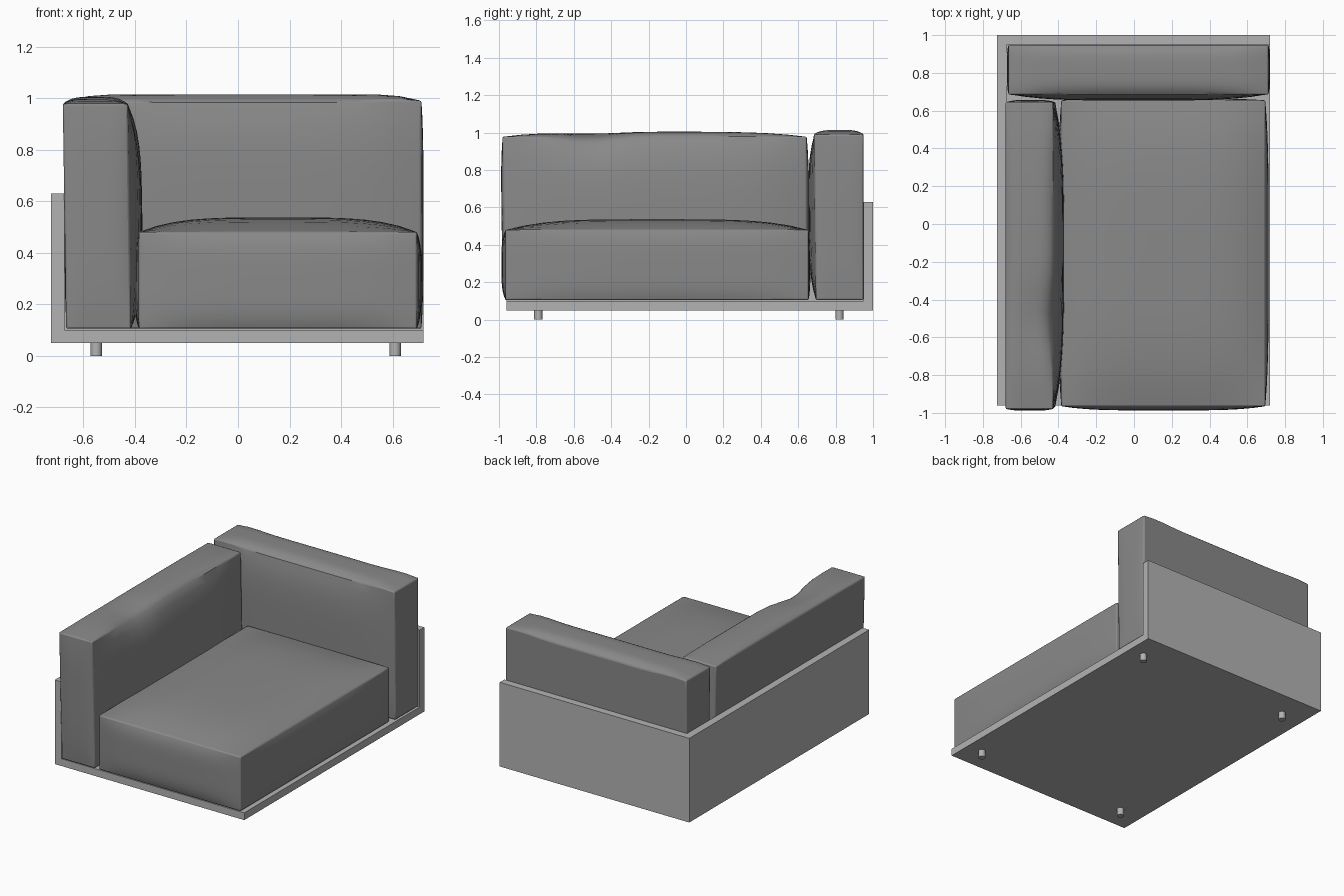
import bpy
import bmesh
from math import exp
from mathutils import Vector

default = bpy.data.objects.get("Cube")
if default:
    bpy.data.objects.remove(default, do_unlink=True)


def material(name, grey):
    mat = bpy.data.materials.new(name)
    mat.use_nodes = True
    colour = (grey, grey, grey, 1)
    mat.diffuse_color = colour
    mat.node_tree.nodes["Principled BSDF"].inputs["Base Color"].default_value = colour
    return mat


fabric = material("grey fabric", 0.25)
panel = material("light grey panel", 0.45)


def add_object(name, bm, mat):
    mesh = bpy.data.meshes.new(name)
    bm.to_mesh(mesh)
    bm.free()
    mesh.materials.append(mat)
    obj = bpy.data.objects.new(name, mesh)
    bpy.context.collection.objects.link(obj)
    return obj


def box(low, high, cuts=0):
    """Box between two corners, optionally with a grid on each side."""
    low, high = Vector(low), Vector(high)
    bm = bmesh.new()
    bmesh.ops.create_cube(bm, size=2)
    if cuts:
        bmesh.ops.subdivide_edges(bm, edges=bm.edges[:], cuts=cuts, use_grid_fill=True)
    centre, half = (low + high) / 2, (high - low) / 2
    for v in bm.verts:
        v.co = centre + v.co * half
    return bm


def cushion(name, low, high, bulges, shape=None):
    """Stuffed box: each listed side swells in the middle and keeps its seams."""
    bm = box(low, high, cuts=15)
    low, high = Vector(low), Vector(high)
    centre, half = (low + high) / 2, (high - low) / 2
    for v in bm.verts:
        unit = [(v.co[i] - centre[i]) / half[i] for i in range(3)]
        push = Vector()
        for (axis, sign), amount in bulges.items():
            if unit[axis] * sign > 0.999:
                a, b = [unit[i] for i in range(3) if i != axis]
                push[axis] += sign * amount * (1 - a ** 4) * (1 - b ** 4)
        v.co += push
        if shape:
            shape(v.co, unit)
    obj = add_object(name, bm, fabric)
    seam = obj.modifiers.new("soft seam", 'BEVEL')
    seam.width = 0.007
    seam.segments = 2
    seam.limit_method = 'ANGLE'
    seam.angle_limit = 0.8
    bpy.ops.object.select_all(action='DESELECT')
    obj.select_set(True)
    bpy.context.view_layer.objects.active = obj
    bpy.ops.object.shade_smooth_by_angle(angle=0.6)
    return obj


X, Y, Z = range(3)

# Base plate with its back and side walls, hollowed from one block
shell = add_object("shell", box((-0.725, -0.96, 0.05), (0.72, 1, 0.63)), panel)
cutter = add_object("shell_cutter", box((-0.673, -1.2, 0.10), (1, 0.95, 1)), panel)
cutter.hide_render = True
hollow = shell.modifiers.new("hollow", 'BOOLEAN')
hollow.object = cutter
hollow.operation = 'DIFFERENCE'
hollow.solver = 'EXACT'
bpy.context.view_layer.objects.active = shell
bpy.ops.object.modifier_apply(modifier=hollow.name)
bpy.data.objects.remove(cutter, do_unlink=True)

# Seat cushion with a crowned top
cushion("seat_cushion", (-0.385, -0.965, 0.105), (0.695, 0.655, 0.48),
        {(Z, 1): 0.057, (X, 1): 0.018, (X, -1): 0.018, (Y, -1): 0.022, (Y, 1): 0.01})


# Side cushion, leaning out, with a dip along its inner top seam
def shape_arm(co, unit):
    height = (unit[2] + 1) / 2
    co.x -= 0.013 * height
    dip = exp(-((co.y + 0.5) / 0.17) ** 2)
    co.z -= 0.035 * dip * height ** 8 * (unit[0] + 1) / 2
    co.x -= 0.02 * dip * height ** 6 * max(unit[0], 0)
    co.y -= 0.012 * height * max(-unit[1], 0)


cushion("side_cushion", (-0.667, -0.968, 0.105), (-0.415, 0.645, 0.978),
        {(X, 1): 0.05, (Z, 1): 0.027, (Y, -1): 0.012, (Y, 1): 0.012}, shape_arm)


# Back cushion, its top a little fuller toward both ends
def shape_back(co, unit):
    height = (unit[2] + 1) / 2
    co.z += 0.012 * height ** 8 * exp(-((abs(unit[0]) - 0.85) / 0.2) ** 2)
    co.y -= 0.01 * height * max(-unit[1], 0)


cushion("back_cushion", (-0.665, 0.695, 0.105), (0.712, 0.948, 0.983),
        {(Y, -1): 0.035, (Z, 1): 0.032, (X, 1): 0.008, (X, -1): 0.008}, shape_back)

# Four short round feet
for side, x in (("right", -0.55), ("left", 0.61)):
    for end, y in (("front", -0.79), ("back", 0.82)):
        bm = bmesh.new()
        bmesh.ops.create_cone(bm, cap_ends=True, segments=20, radius1=0.022,
                              radius2=0.022, depth=0.052)
        bmesh.ops.translate(bm, verts=bm.verts[:], vec=(x, y, 0.026))
        for face in bm.faces:
            face.smooth = len(face.verts) == 4
        for edge in bm.edges:
            edge.smooth = all(f.smooth for f in edge.link_faces)
        add_object(f"{end}_{side}_foot", bm, panel)
